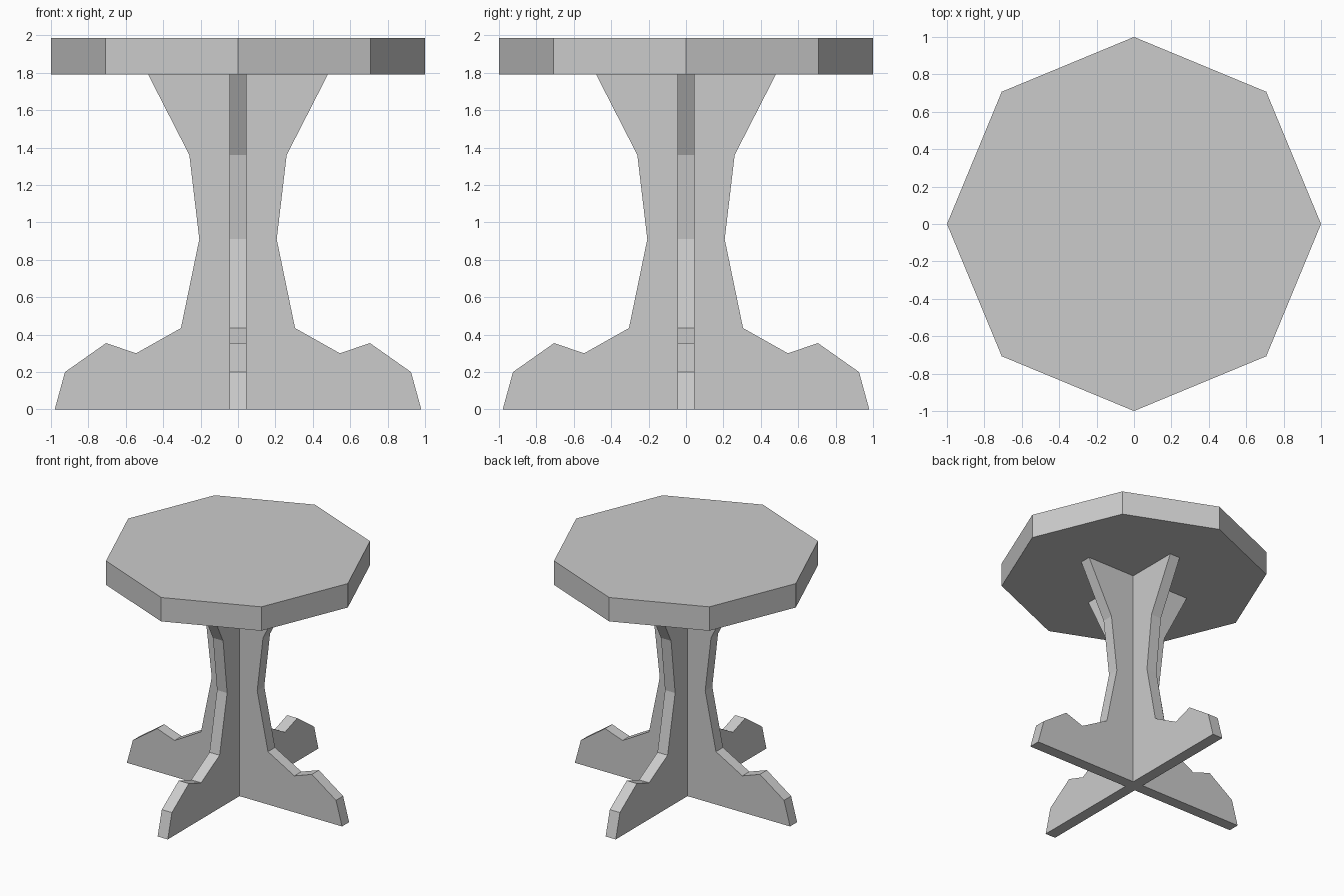
import bpy, bmesh
from math import pi
from mathutils import Matrix

if "Cube" in bpy.data.objects:
    bpy.data.objects.remove(bpy.data.objects["Cube"])

HALF_T = 0.046      # half thickness of the leg boards
TOP_Z, TOP_H = 1.79, 0.197

# Outer silhouette of a leg board, floor to tabletop
EDGE = [(0.98, 0), (0.925, 0.2), (0.705, 0.355), (0.545, 0.3),
        (0.305, 0.435), (0.207, 0.91), (0.26, 1.36), (0.48, TOP_Z)]


def make_object(name, bm):
    bmesh.ops.recalc_face_normals(bm, faces=bm.faces)
    mesh = bpy.data.meshes.new(name)
    bm.to_mesh(mesh)
    bm.free()
    obj = bpy.data.objects.new(name, mesh)
    bpy.context.collection.objects.link(obj)
    return obj


def board(name, outline, angle=0.0):
    """Extrude an x-z outline through the board thickness, then turn it about z."""
    bm = bmesh.new()
    face = bm.faces.new([bm.verts.new((x, -HALF_T, z)) for x, z in outline])
    ext = bmesh.ops.extrude_face_region(bm, geom=[face])
    verts = [g for g in ext["geom"] if isinstance(g, bmesh.types.BMVert)]
    bmesh.ops.translate(bm, verts=verts, vec=(0, 2 * HALF_T, 0))
    bmesh.ops.rotate(bm, verts=bm.verts, cent=(0, 0, 0),
                     matrix=Matrix.Rotation(angle, 3, 'Z'))
    return make_object(name, bm)


# Full-width leg board running left to right
board("leg_board_wide", EDGE + [(-x, z) for x, z in reversed(EDGE)])

# Two half boards that butt against it, front and back
half = EDGE + [(HALF_T, TOP_Z), (HALF_T, 0)]
board("leg_board_front", half, -pi / 2)
board("leg_board_back", half, pi / 2)

# Octagonal tabletop with corners on the axes
bm = bmesh.new()
bmesh.ops.create_cone(bm, cap_ends=True, segments=8, radius1=1, radius2=1,
                      depth=TOP_H,
                      matrix=Matrix.Translation((0, 0, TOP_Z + TOP_H / 2)))
make_object("tabletop", bm)
